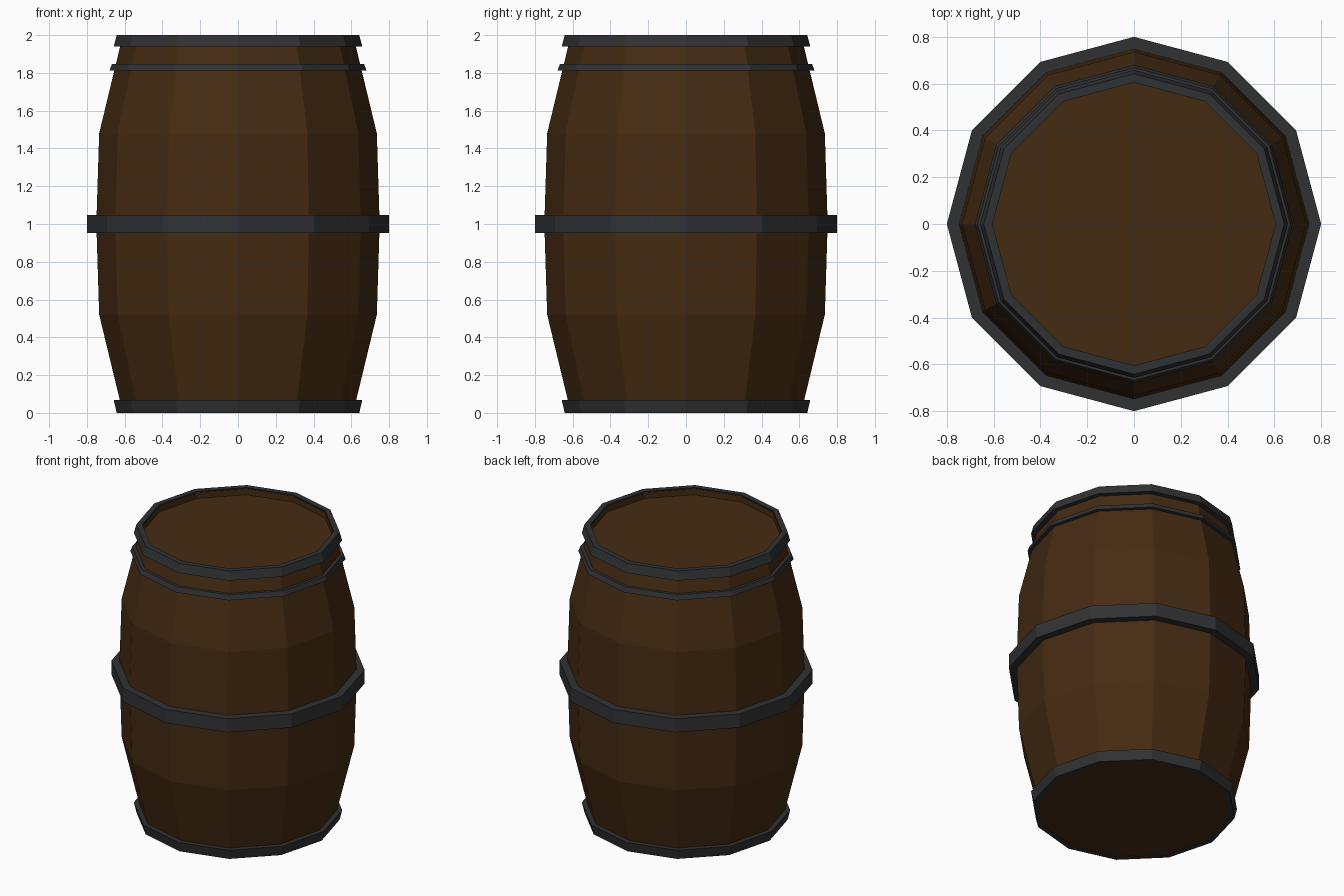
import bpy, bmesh
from math import cos, sin, tau

if "Cube" in bpy.data.objects:
    bpy.data.objects.remove(bpy.data.objects["Cube"])

SIDES = 12


def material(name, rgb):
    mat = bpy.data.materials.new(name)
    mat.diffuse_color = (*rgb, 1)
    mat.use_nodes = True
    mat.node_tree.nodes["Principled BSDF"].inputs["Base Color"].default_value = mat.diffuse_color
    return mat


def lathe(name, profile, mat, ring=False):
    """Spin (radius, z) points into a flat-faced body; ring=True closes the profile."""
    bm = bmesh.new()
    loops = [[bm.verts.new((r * cos(tau * i / SIDES), r * sin(tau * i / SIDES), z))
              for i in range(SIDES)] for r, z in profile]
    pairs = list(zip(loops, loops[1:]))
    if ring:
        pairs.append((loops[-1], loops[0]))
    else:
        bm.faces.new(loops[0][::-1])
        bm.faces.new(loops[-1])
    for a, b in pairs:
        for i in range(SIDES):
            j = (i + 1) % SIDES
            bm.faces.new((a[i], a[j], b[j], b[i]))
    bmesh.ops.recalc_face_normals(bm, faces=bm.faces)
    mesh = bpy.data.meshes.new(name)
    bm.to_mesh(mesh)
    bm.free()
    mesh.materials.append(mat)
    obj = bpy.data.objects.new(name, mesh)
    bpy.context.collection.objects.link(obj)
    return obj


wood = material("dark_wood", (0.06, 0.024, 0.006))
iron = material("dark_iron", (0.03, 0.031, 0.033))

# Bulging wooden body with a recessed lid
lathe("barrel_body", [(0.61, 0.003), (0.735, 0.52), (0.75, 1.0), (0.735, 1.48),
                      (0.612, 1.99), (0.605, 1.99), (0.605, 1.95)], wood)

# Iron hoops: inner bottom/top radius, outer bottom/top radius, bottom/top height
hoops = {
    "bottom_hoop": (0.605, 0.622, 0.642, 0.658, 0.0, 0.068),
    "middle_hoop": (0.745, 0.745, 0.80, 0.80, 0.952, 1.047),
    "upper_hoop": (0.645, 0.638, 0.68, 0.668, 1.813, 1.846),
    "top_hoop": (0.62, 0.605, 0.658, 0.642, 1.94, 2.0),
}
for name, (in0, in1, out0, out1, z0, z1) in hoops.items():
    lathe(name, [(in0, z0), (out0, z0), (out1, z1), (in1, z1)], iron, ring=True)
